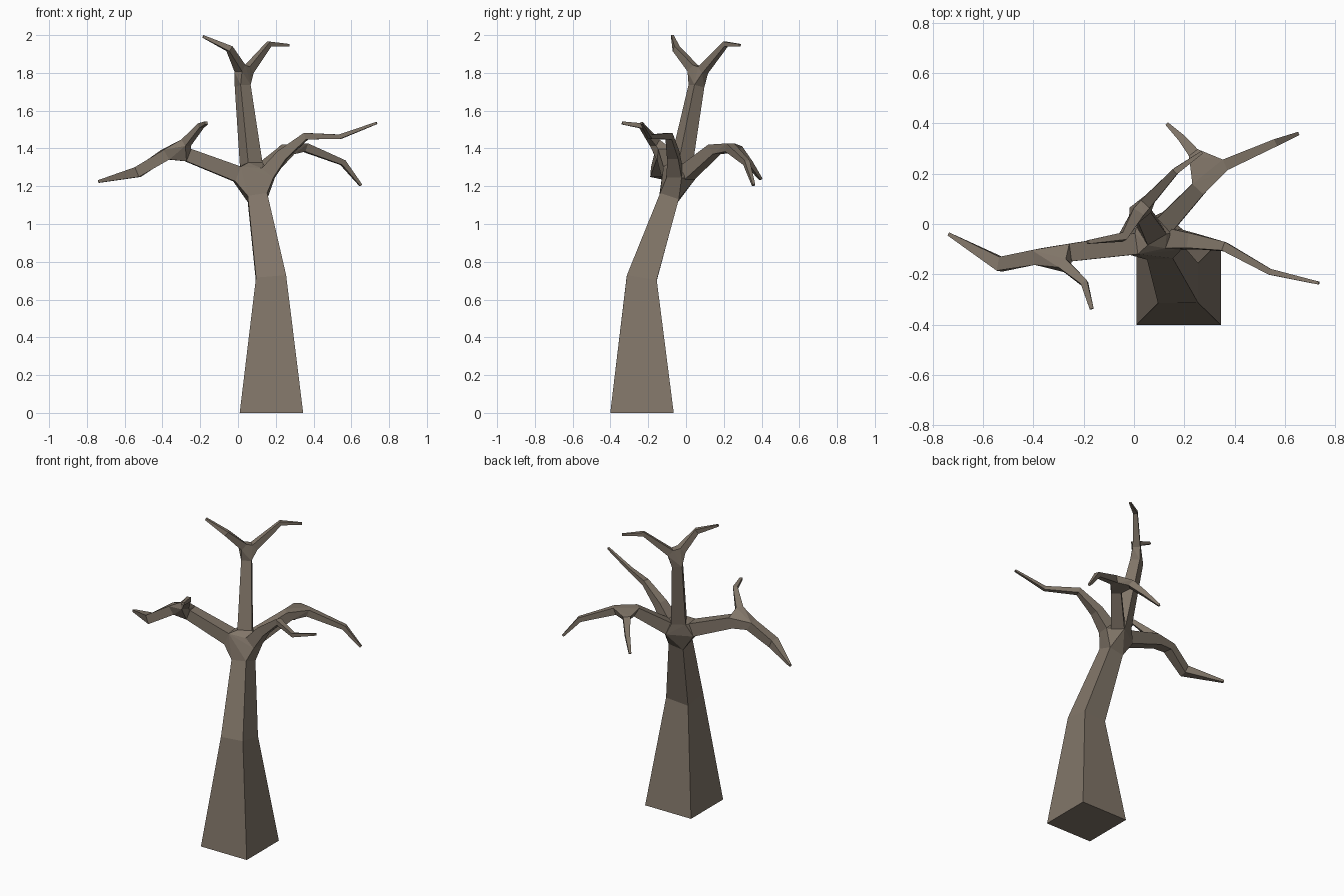
import bpy, bmesh, math
from mathutils import Vector

if "Cube" in bpy.data.objects:
    bpy.data.objects.remove(bpy.data.objects["Cube"])

bark = bpy.data.materials.new("bark")
bark.diffuse_color = (0.22, 0.18, 0.14, 1)
bark.use_nodes = True
bark.node_tree.nodes["Principled BSDF"].inputs["Base Color"].default_value = bark.diffuse_color


def make_object(name, bm):
    bmesh.ops.recalc_face_normals(bm, faces=bm.faces)
    me = bpy.data.meshes.new(name)
    bm.to_mesh(me)
    bm.free()
    me.materials.append(bark)
    bpy.context.collection.objects.link(bpy.data.objects.new(name, me))


def square_limb(name, points, roll=0, upright=False):
    """Loft square rings along (x, y, z, half width) points; return first and last ring."""
    pos = [Vector(p[:3]) for p in points]
    rings = []
    for i, p in enumerate(points):
        before = (pos[i] - pos[i - 1]).normalized() if i else Vector()
        after = (pos[i + 1] - pos[i]).normalized() if i < len(pos) - 1 else Vector()
        t = (before + after).normalized()
        if upright and p[2] == 0:
            t = Vector((0, 0, 1))
        if upright:
            a = (Vector((1, 0, 0)) - t * t.x).normalized()
        else:
            a = t.cross(Vector((0, 0, 1))).normalized()
        b = t.cross(a)
        ring = []
        for k in range(4):
            ang = math.radians(45 + 90 * k + roll)
            r = p[3] * math.sqrt(2)
            ring.append(pos[i] + a * r * math.cos(ang) + b * r * math.sin(ang))
        rings.append(ring)
    bm = bmesh.new()
    vs = [[bm.verts.new(c) for c in ring] for ring in rings]
    for lo, hi in zip(vs, vs[1:]):
        for k in range(4):
            n = (k + 1) % 4
            bm.faces.new((lo[k], lo[n], hi[n], hi[k]))
    bm.faces.new(vs[0])
    bm.faces.new(vs[-1])
    make_object(name, bm)
    return rings[0], rings[-1]


def fork(name, *rings):
    """Faceted joint: the hull around the limb ends that meet."""
    bm = bmesh.new()
    for ring in rings:
        for c in ring:
            bm.verts.new(c)
    res = bmesh.ops.convex_hull(bm, input=bm.verts)
    junk = [v for v in set(res["geom_interior"] + res["geom_unused"])
            if isinstance(v, bmesh.types.BMVert)]
    bmesh.ops.delete(bm, geom=junk, context='VERTS')
    make_object(name, bm)


# trunk and main limbs
trunk = square_limb("trunk", [(.177, -.233, 0, .168), (.175, -.235, .71, .08),
                              (.103, -.09, 1.14, .052)], upright=True)
left = square_limb("left_limb", [(-.005, -.08, 1.265, .042), (-.265, -.115, 1.365, .035)])
right = square_limb("right_limb", [(.16, -.06, 1.27, .04), (.235, -.068, 1.365, .03),
                                   (.36, -.09, 1.465, .018), (.54, -.19, 1.462, .012),
                                   (.735, -.235, 1.535, .006)])
back = square_limb("back_limb", [(.13, .005, 1.27, .04), (.265, .15, 1.395, .03)])
top = square_limb("top_limb", [(.07, -.025, 1.315, .044), (.025, .055, 1.73, .031)],
                  roll=30, upright=True)
fork("trunk_fork", trunk[1], left[0], right[0], back[0], top[0])

# twigs on the left limb
l1 = square_limb("left_twig_outer", [(-.385, -.13, 1.367, .03), (-.53, -.16, 1.275, .028),
                                     (-.737, -.04, 1.225, .007)])
l2 = square_limb("left_twig_front", [(-.275, -.165, 1.43, .022), (-.197, -.235, 1.52, .014),
                                     (-.168, -.338, 1.535, .008)])
fork("left_fork", left[1], l1[0], l2[0])

# twigs on the back limb
b1 = square_limb("back_twig_right", [(.355, .232, 1.405, .023), (.555, .32, 1.325, .015),
                                     (.65, .358, 1.205, .007)])
b2 = square_limb("back_twig_left", [(.245, .272, 1.395, .022), (.195, .335, 1.32, .015),
                                    (.133, .396, 1.237, .007)])
fork("back_fork", back[1], b1[0], b2[0])

# twigs at the crown
t1 = square_limb("crown_twig_right", [(.055, .09, 1.815, .023), (.165, .21, 1.953, .013),
                                      (.27, .285, 1.947, .006)])
t2 = square_limb("crown_twig_left", [(.01, .035, 1.825, .024), (-.045, -.052, 1.928, .016),
                                     (-.185, -.072, 1.993, .007)])
fork("crown_fork", top[1], t1[0], t2[0])
